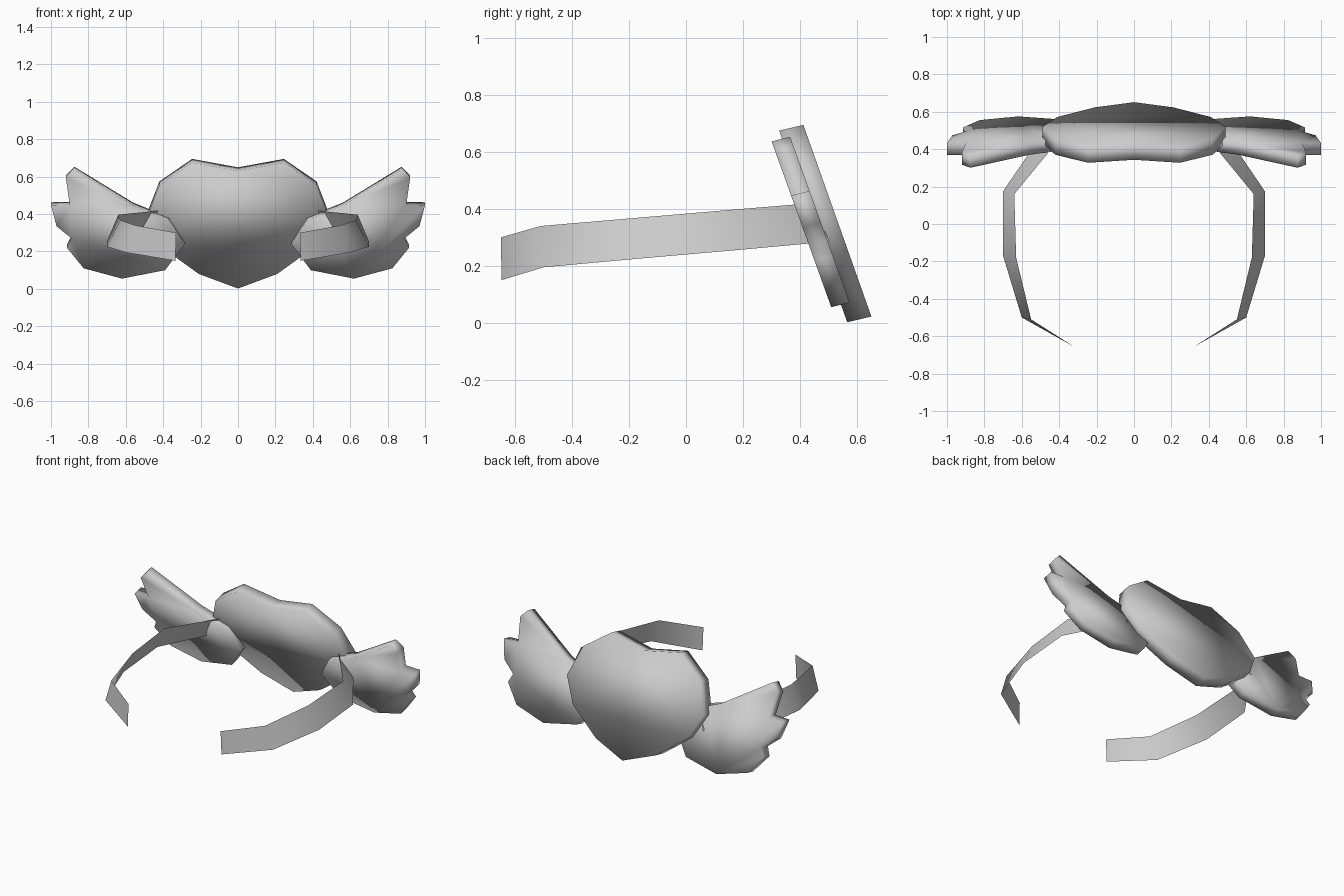
import bpy, bmesh
from mathutils import Vector

if "Cube" in bpy.data.objects:
    bpy.data.objects.remove(bpy.data.objects["Cube"])


def make_object(name, bm, smooth=True):
    bmesh.ops.recalc_face_normals(bm, faces=bm.faces)
    for f in bm.faces:
        f.smooth = smooth
    mesh = bpy.data.meshes.new(name)
    bm.to_mesh(mesh)
    bm.free()
    obj = bpy.data.objects.new(name, mesh)
    bpy.context.collection.objects.link(obj)
    return obj


def tilted_plate(name, outline, y_base, slope, depth):
    """Extrude a front-view outline that leans forward as it rises."""
    bm = bmesh.new()
    face = bm.faces.new([bm.verts.new((x, y_base - slope * z, z)) for x, z in outline])
    ext = bmesh.ops.extrude_face_region(bm, geom=[face], use_keep_orig=True)
    verts = [g for g in ext["geom"] if isinstance(g, bmesh.types.BMVert)]
    bmesh.ops.translate(bm, verts=verts, vec=Vector(depth))
    return make_object(name, bm)


def ribbon(name, upper, lower):
    """Thin strip between two edge paths."""
    bm = bmesh.new()
    a = [bm.verts.new(p) for p in upper]
    b = [bm.verts.new(p) for p in lower]
    for i in range(len(a) - 1):
        bm.faces.new((a[i], a[i + 1], b[i + 1], b[i]))
    return make_object(name, bm)


# Heart plate: half outline mirrored into a full loop
half = [(0, 0.63), (0.245, 0.675), (0.42, 0.555), (0.49, 0.375),
        (0.41, 0.225), (0.21, 0.08), (0, 0.002)]
heart = half + [(-x, z) for x, z in half[-2:0:-1]]
tilted_plate("heart_plate", heart, 0.567, 0.355, (0, 0.085, 0.02))

# Wing outline: top feather, middle feather, bottom feather, inner end
wing = [(0.46, 0.405), (0.56, 0.445), (0.875, 0.637), (0.92, 0.592), (0.90, 0.45),
        (1.0, 0.447), (0.97, 0.335), (0.89, 0.27), (0.915, 0.22), (0.825, 0.11),
        (0.62, 0.055), (0.39, 0.10), (0.285, 0.24), (0.37, 0.37)]

# Side band: upper edge leans inward, lower edge sits outside
band_top = [(0.33, -0.65, 0.30), (0.55, -0.51, 0.34), (0.63, -0.18, 0.368),
            (0.64, 0.16, 0.397), (0.41, 0.44, 0.42)]
band_low = [(0.335, -0.648, 0.15), (0.60, -0.50, 0.195), (0.70, -0.17, 0.225),
            (0.70, 0.175, 0.255), (0.475, 0.505, 0.285)]

for side, s in (("right", 1), ("left", -1)):
    tilted_plate("wing_" + side, [(s * x, z) for x, z in wing],
                 0.53, 0.36, (0, 0.065, 0.016))
    ribbon("band_" + side,
           [(s * x, y, z) for x, y, z in band_top],
           [(s * x, y, z) for x, y, z in band_low])
